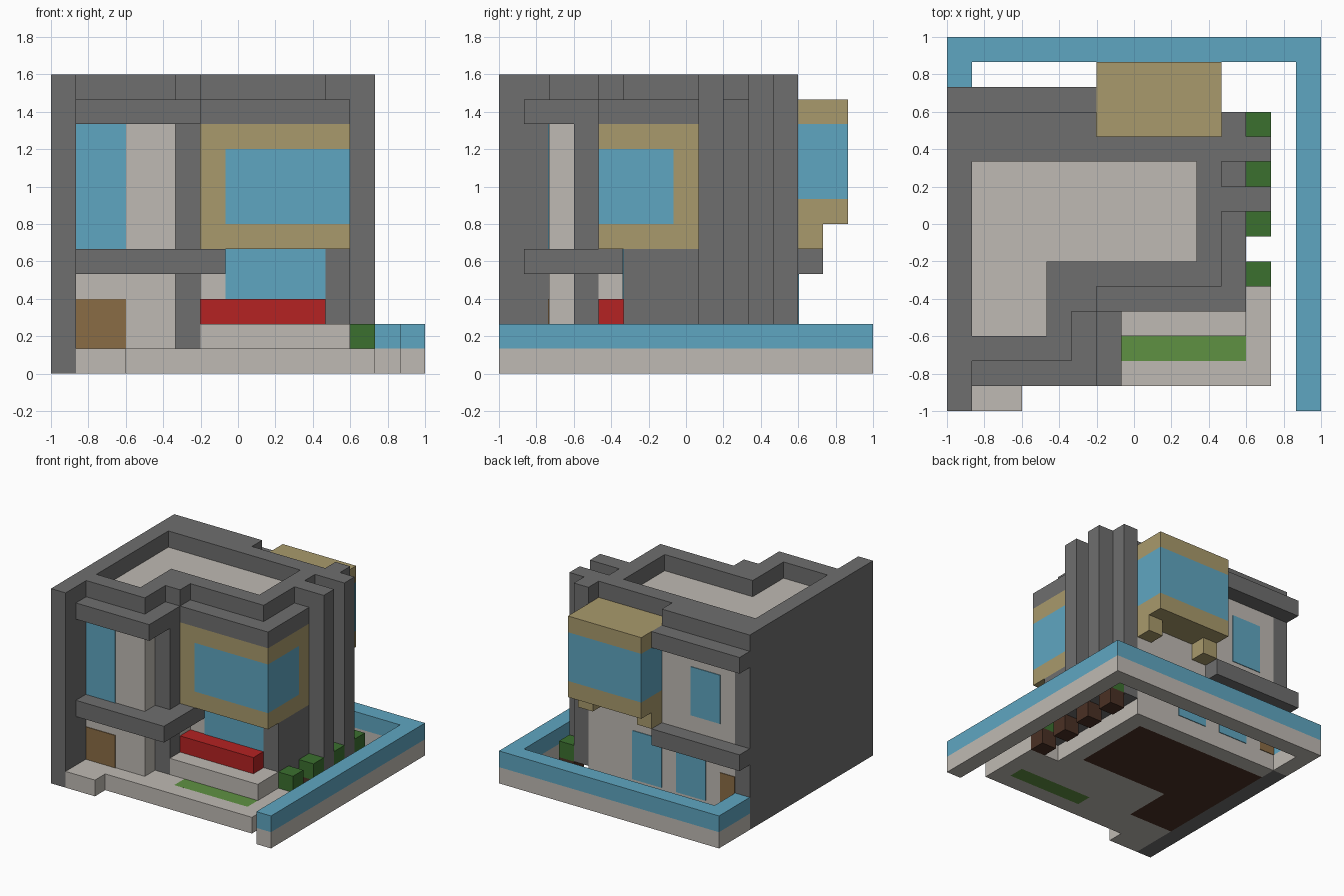
import bpy, bmesh
from mathutils import Vector

cube = bpy.data.objects.get("Cube")
if cube:
    bpy.data.objects.remove(cube, do_unlink=True)

U = 2 / 15  # one grid module
T = 0.04    # thickness of painted plates, in modules


def material(name, hexcode):
    def lin(c):
        c /= 255
        return c / 12.92 if c < 0.04045 else ((c + 0.055) / 1.055) ** 2.4
    rgba = [lin(c) for c in bytes.fromhex(hexcode)] + [1.0]
    m = bpy.data.materials.new(name)
    m.use_nodes = True
    m.diffuse_color = rgba
    m.node_tree.nodes["Principled BSDF"].inputs["Base Color"].default_value = rgba
    m.node_tree.nodes["Principled BSDF"].inputs["Roughness"].default_value = 0.9
    return m


dark = material("dark grey", "6e6e6e")
pale = material("pale stone", "bfbab3")
blue = material("glass blue", "5fa6c1")
tan = material("tan", "a99a6c")
red = material("red", "b52222")
brown = material("door brown", "8a6c45")
soil = material("dark soil", "4a3024")
leaf = material("leaf green", "3b702f")
lawn = material("lawn green", "5f9142")


def part(name, mat, *boxes):
    """One object made of boxes, each given as x, y and z ranges in modules."""
    bm = bmesh.new()
    for x, y, z in boxes:
        verts = bmesh.ops.create_cube(bm, size=1)["verts"]
        size = Vector((x[1] - x[0], y[1] - y[0], z[1] - z[0]))
        mid = Vector((sum(x) / 2 - 7.5, sum(y) / 2 - 7.5, sum(z) / 2))
        for v in verts:
            v.co = (v.co * size + mid) * U
    mesh = bpy.data.meshes.new(name)
    bm.to_mesh(mesh)
    bm.free()
    mesh.materials.append(mat)
    obj = bpy.data.objects.new(name, mesh)
    bpy.context.collection.objects.link(obj)


def layer(z, *rects):
    """Boxes sharing one height range."""
    return [(x, y, z) for x, y in rects]


# Ground: paving, step, lawn and the floor under the rooms
part("paving", pale, *layer((0, 1),
     ((1, 13), (1, 2)), ((1, 7), (2, 3)), ((12, 13), (2, 3)),
     ((4, 13), (3, 5)), ((4, 11), (5, 6)), ((10, 11), (6, 11))))
part("front_step", pale, ((1, 3), (0, 1), (0, 1)))
part("lawn", lawn, ((7, 12), (2, 3), (0, 1)))
part("ground_floor", soil, *layer((0, 1), ((1, 4), (3, 6)), ((1, 10), (6, 11))))

# Boundary wall with a glass upper half
fence = [((14, 15), (0, 15)), ((0, 14), (14, 15)), ((0, 1), (12, 14))]
part("fence_base", pale, *layer((0, 1), *fence))
part("fence_glass", blue, *layer((1, 2), *fence))

# House body
part("side_wall", dark, ((0, 1), (0, 12), (0, 12)))
part("main_body", pale, ((1, 11), (5, 11), (1, 11)))
part("front_wing", pale, ((1, 5), (2, 5), (1, 11)), ((5, 6), (4, 5), (1, 10)))
part("back_wall", pale, ((1, 6), (11, 12), (0, 11)), ((6, 11), (11, 12), (0, 6)))
part("front_column", dark, ((5, 6), (3, 4), (1, 10)))

# Roof edge and ledges
part("parapet", dark, *layer((11, 12),
     ((1, 4), (2, 3)), ((4, 5), (2, 6)), ((5, 6), (4, 6)), ((6, 11), (5, 6)),
     ((10, 11), (6, 11)), ((1, 6), (10, 12)), ((6, 10), (10, 11))))
part("upper_front_ledge", dark, *layer((10, 11),
     ((1, 6), (1, 2)), ((5, 6), (2, 4)), ((6, 12), (4, 5)), ((11, 12), (5, 8))))
part("lower_front_ledge", dark, ((1, 7), (1, 5), (4, 5)))
for name, z in (("upper_back_ledge", 10), ("lower_back_ledge", 4)):
    part(name, dark, ((0, 6), (12, 13), (z, z + 1)))

# Right side: lower wall and stepped fins
part("right_wall", dark, ((11, 12), (5, 8), (1, 5)), ((11, 12), (9, 10), (1, 11)))
part("fins", dark, *layer((1, 12),
     ((11, 13), (8, 9)), ((11, 13), (10, 11)), ((11, 12), (11, 12))))

# Front bay with a corner window
part("front_bay", tan, ((6, 12), (4, 8), (5, 6)), ((6, 12), (4, 8), (9, 10)),
     ((6, 7), (4, 7), (6, 9)), ((6, 12), (7, 8), (6, 9)))
part("front_bay_window", blue, ((7, 12), (4, 7), (6, 9)))

# Back bay with a glass band on two brackets
part("back_bay", tan, ((6, 11), (11, 14), (6, 7)), ((6, 11), (11, 14), (10, 11)))
part("back_bay_window", blue, ((6, 11), (11, 14), (7, 10)))
part("back_bay_brackets", tan, *layer((5, 6), ((6, 7), (12, 13)), ((10, 11), (12, 13))))

# Terrace
part("terrace", pale, ((6, 12), (3, 5), (1, 2)))
part("bench", red, ((6, 11), (4, 5), (2, 3)))

# Doors and windows as thin plates
front, back = (2 - T, 2), (12, 12 + T)
part("front_door", brown, ((1, 3), front, (1, 3)))
part("upper_front_window", blue, ((1, 3), front, (5, 10)))
part("terrace_window", blue, ((7, 11), (5 - T, 5), (3, 5)))
part("back_door", brown, ((1, 2), back, (1, 3)))
part("back_windows", blue, ((2, 4), back, (6, 9)),
     ((3, 5), back, (1, 4)), ((6, 8), back, (1, 4)))

# Row of potted bushes
for i, y in enumerate(range(5, 12, 2), 1):
    part(f"pot_{i}", soil, ((12, 13), (y, y + 1), (0, 1)))
    part(f"bush_{i}", leaf, ((12, 13), (y, y + 1), (1, 2)))
